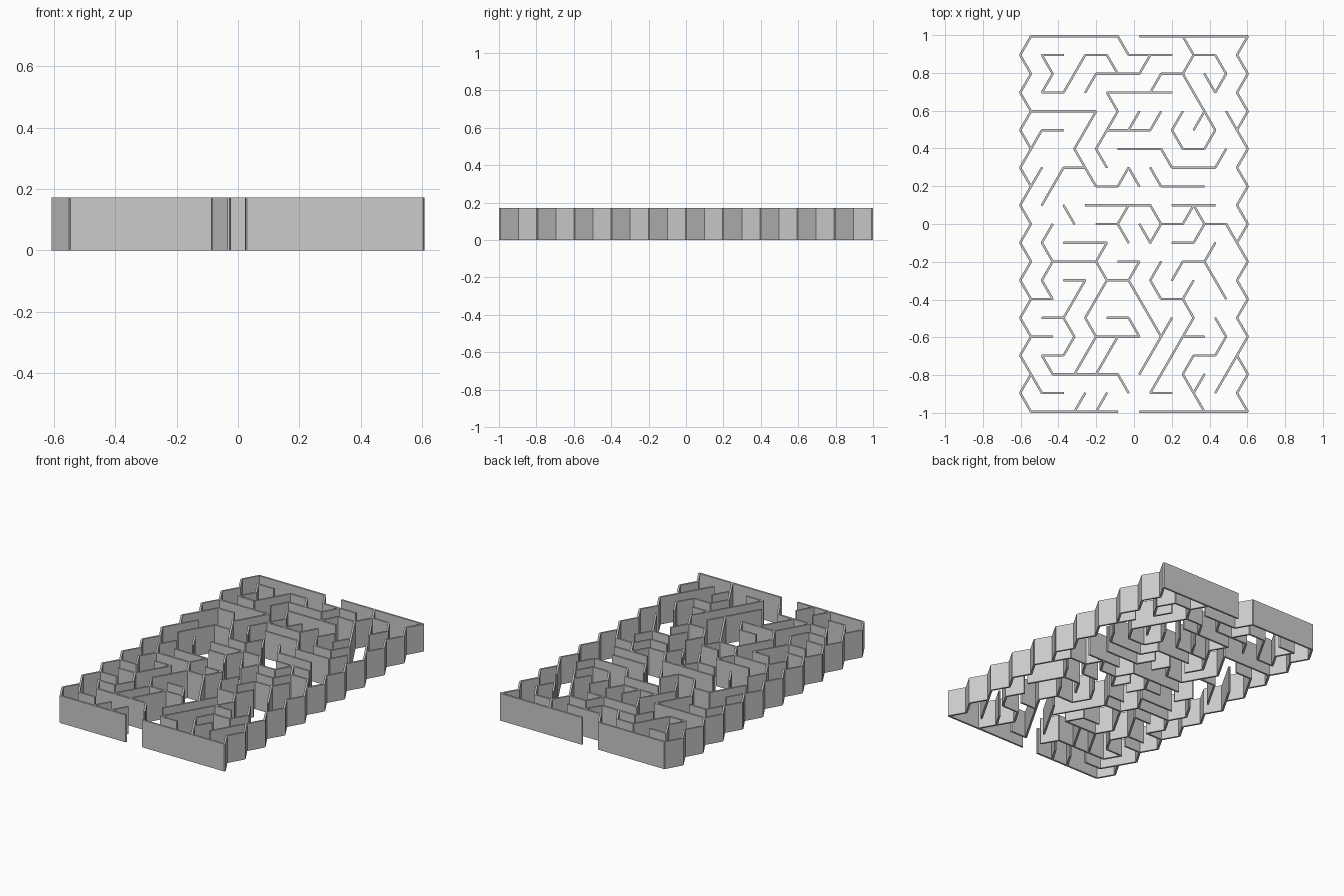
import bpy, bmesh
from mathutils import Vector

if "Cube" in bpy.data.objects:
    bpy.data.objects.remove(bpy.data.objects["Cube"])

ROW = 0.0994               # triangular lattice row height
HALF = ROW / 3 ** 0.5      # half of a lattice edge
T = 0.006                  # half wall thickness
H = 0.172                  # wall height
STEP = {"E": (2, 0), "W": (-2, 0), "U": (1, -1), "u": (-1, -1), "D": (1, 1), "d": (-1, 1)}


def point(c, r):
    return Vector(((c - 10.5) * HALF, (10 - r) * ROW, 0))


def slab(bm, a, b):
    # straight wall with slightly pointed ends that close the 120 degree corners
    d = (b - a).normalized()
    n = Vector((-d.y, d.x, 0)) * T
    tip = d * T * 0.58
    outline = [a - tip, a - n, b - n, b + tip, b + n, a + n]
    low = [bm.verts.new(p) for p in outline]
    high = [bm.verts.new(p + Vector((0, 0, H))) for p in outline]
    bm.faces.new(low[::-1])
    bm.faces.new(high)
    for i in range(6):
        j = (i + 1) % 6
        bm.faces.new((low[i], low[j], high[j], high[i]))


def build(name, walls):
    bm = bmesh.new()
    for c, r, path in walls:
        i = 0
        while i < len(path):
            n = 1
            while i + n < len(path) and path[i + n] == path[i]:
                n += 1
            dc, dr = STEP[path[i]]
            slab(bm, point(c, r), point(c + dc * n, r + dr * n))
            c, r, i = c + dc * n, r + dr * n, i + n
    mesh = bpy.data.meshes.new(name)
    bm.to_mesh(mesh)
    bm.free()
    bpy.context.collection.objects.link(bpy.data.objects.new(name, mesh))


# outer walls: zigzag sides, straight ends with a doorway each
build("outer_walls", [
    (1, 0, "dD" * 10), (21, 0, "dD" * 10),
    (1, 0, "EEEE"), (11, 0, "EEEEE"), (1, 20, "EEEE"), (11, 20, "EEEEE")])

# inner walls, back part
build("back_inner_walls", [
    (9, 0, "DEE"), (4, 1, "WDdEUUED"), (6, 3, "UEEU"),
    (15, 0, "DEDdu"), (16, 1, "dWd"), (15, 2, "DDDdWuU"), (17, 4, "d"),
    (14, 3, "WWWDddD"), (8, 5, "EEU"), (10, 5, "U"),
    (1, 4, "EEEddDDEUD"), (6, 7, "Wdd"), (4, 5, "Wd"), (2, 7, "d"),
    (9, 6, "EEDEEU"), (19, 4, "D"), (12, 7, "DEE")])

# inner walls, middle part
build("middle_inner_walls", [
    (6, 9, "EEEDEU"), (14, 9, "EE"), (4, 9, "D"), (7, 10, "ED"), (9, 10, "U"),
    (11, 10, "DU"), (16, 9, "DED"), (17, 10, "dW"),
    (3, 10, "dDEEDEUW"), (3, 12, "dDW"), (4, 11, "EEd"),
    (14, 13, "UEDD"), (17, 12, "U"), (10, 13, "DDD"), (8, 13, "ddDdd")])

# inner walls, front part
build("front_inner_walls", [
    (4, 13, "EddDdWDEEED"), (2, 15, "E"), (1, 16, "E"), (1, 18, "DE"),
    (6, 19, "d"), (8, 19, "d"), (8, 15, "EDWdd"), (7, 16, "E"),
    (13, 12, "dDEDddddE"), (15, 14, "U"), (15, 16, "E"), (14, 15, "ddd"),
    (18, 15, "DdWdDD"), (16, 19, "U"), (20, 17, "dd")])
